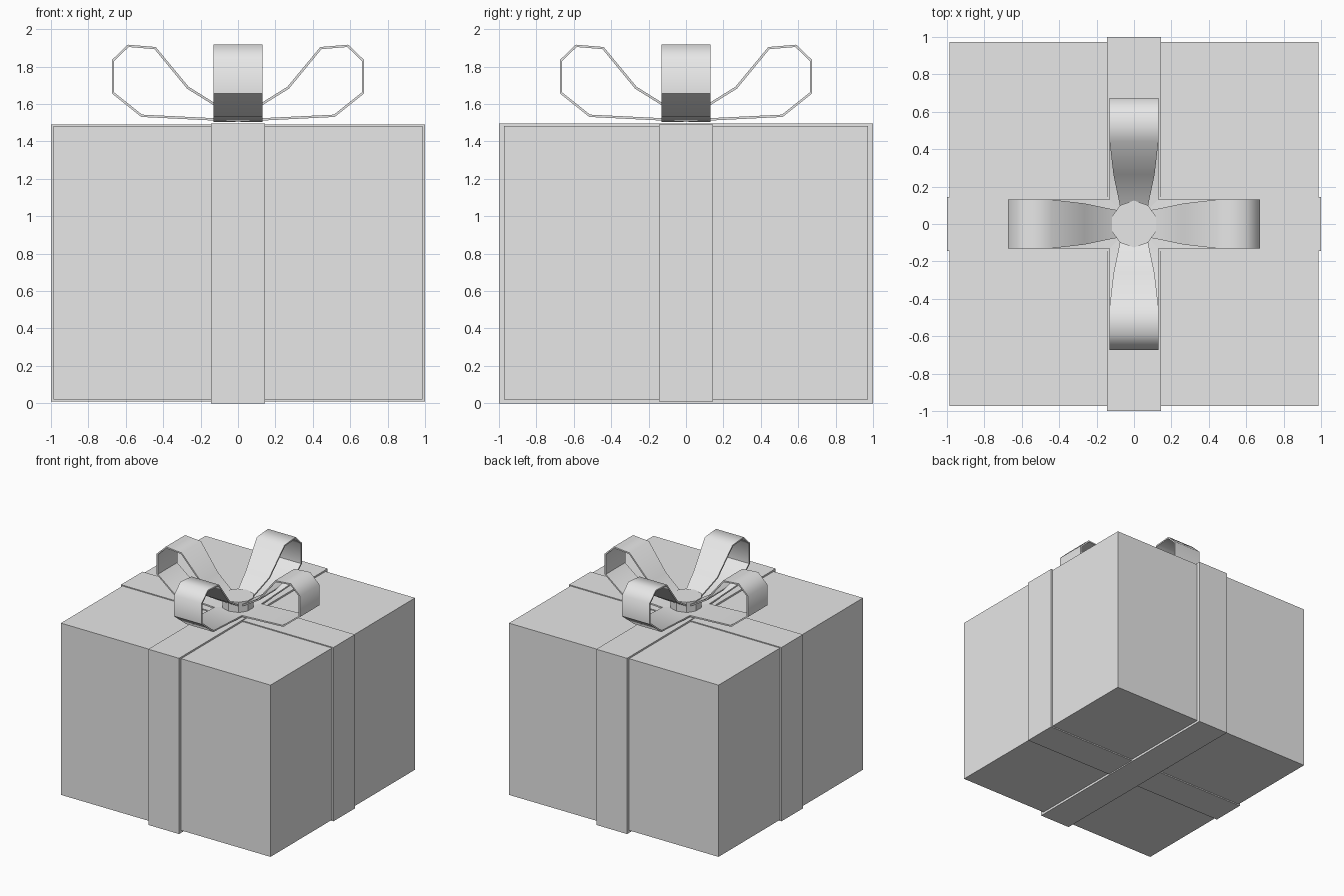
import bpy
import math

if "Cube" in bpy.data.objects:
    bpy.data.objects.remove(bpy.data.objects["Cube"])

# One flat grey for the whole gift
grey = bpy.data.materials.new("plain_grey")
grey.diffuse_color = (0.8, 0.8, 0.8, 1)
grey.use_nodes = True
grey.node_tree.nodes["Principled BSDF"].inputs["Base Color"].default_value = grey.diffuse_color


def box(name, half_x, half_y, z0, z1):
    bpy.ops.mesh.primitive_cube_add(size=1, location=(0, 0, (z0 + z1) / 2))
    ob = bpy.context.object
    ob.name = name
    ob.scale = (2 * half_x, 2 * half_y, z1 - z0)
    bpy.ops.object.transform_apply(location=False, rotation=False, scale=True)
    ob.data.materials.append(grey)
    return ob


# Gift box and the two crossing ribbon bands
box("gift_box", 0.987, 0.972, 0.02, 1.482)
box("ribbon_band_side_to_side", 1.0, 0.145, 0.01, 1.49)
box("ribbon_band_front_to_back", 0.145, 1.0, 0.0, 1.496)

# Bow loop centre line: radius, height, half width
LOOP = [(0.0, 1.511, 0.13), (0.13, 1.518, 0.13), (0.515, 1.537, 0.13),
        (0.669, 1.66, 0.13), (0.669, 1.832, 0.13), (0.587, 1.911, 0.13),
        (0.443, 1.899, 0.13), (0.268, 1.687, 0.11), (0.125, 1.598, 0.08),
        (0.04, 1.55, 0.065)]


def bow_loop(name, angle):
    verts = [(r, s * w, z) for r, z, w in LOOP for s in (-1, 1)]
    faces = [(2 * i, 2 * i + 2, 2 * i + 3, 2 * i + 1) for i in range(len(LOOP) - 1)]
    me = bpy.data.meshes.new(name)
    me.from_pydata(verts, [], faces)
    ob = bpy.data.objects.new(name, me)
    bpy.context.collection.objects.link(ob)
    me.materials.append(grey)
    ob.rotation_euler.z = angle
    bpy.ops.object.select_all(action='DESELECT')
    ob.select_set(True)
    bpy.context.view_layer.objects.active = ob
    mod = ob.modifiers.new("thickness", 'SOLIDIFY')
    mod.thickness = 0.013
    mod.offset = 0
    bpy.ops.object.modifier_apply(modifier=mod.name)
    bpy.ops.object.shade_smooth_by_angle(angle=math.radians(50))


# Four bow loops
for i, side in enumerate(("right", "back", "left", "front")):
    bow_loop("bow_loop_" + side, i * math.pi / 2)

# Ten-sided knot in the middle of the bow
bpy.ops.mesh.primitive_cylinder_add(vertices=10, radius=0.125, depth=0.09,
                                    location=(0, 0, 1.565))
knot = bpy.context.object
knot.name = "bow_knot"
knot.data.materials.append(grey)
